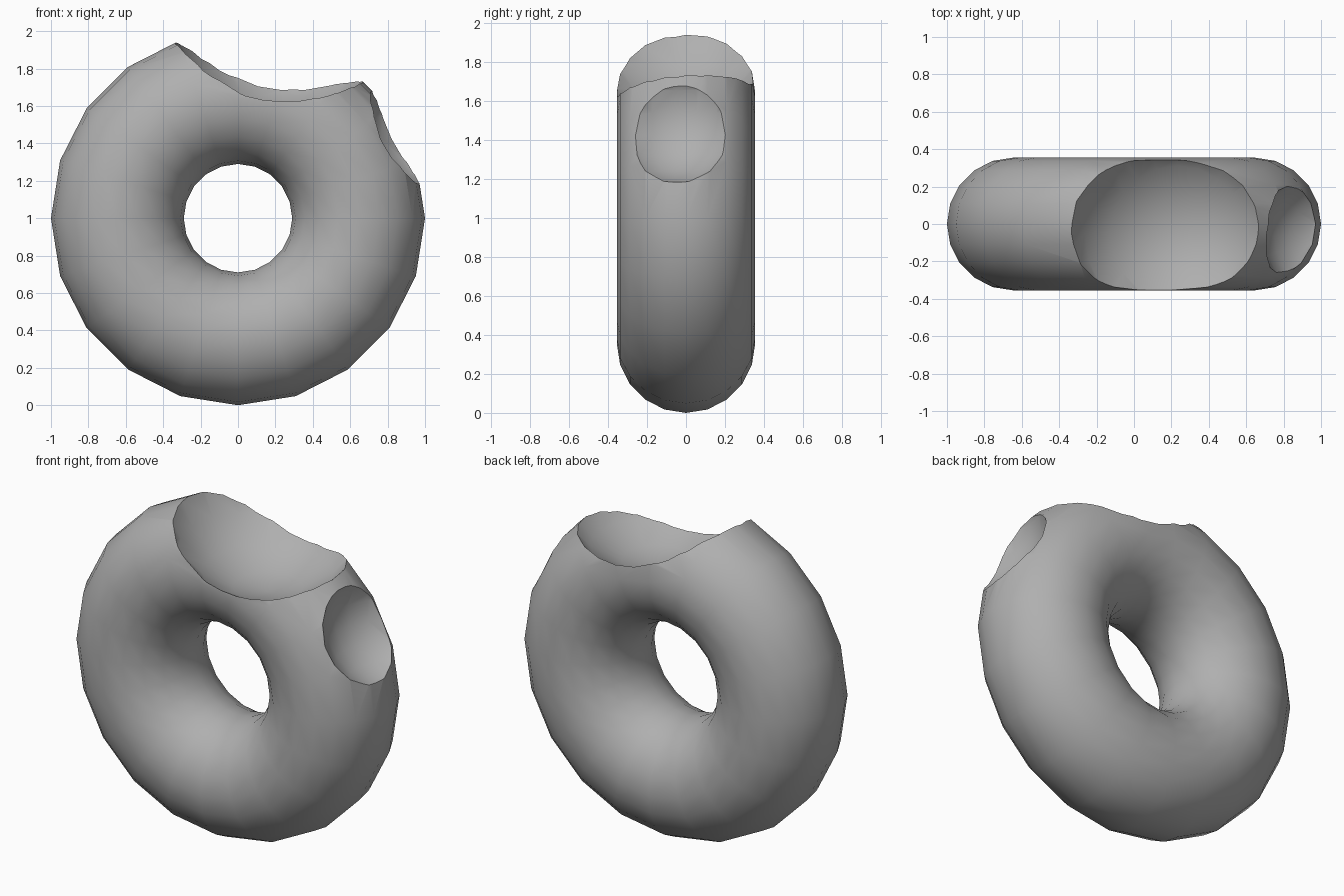
import bpy, math

if "Cube" in bpy.data.objects:
    bpy.data.objects.remove(bpy.data.objects["Cube"])

# ring body standing upright, axis along y
bpy.ops.mesh.primitive_torus_add(major_segments=20, minor_segments=20,
                                 major_radius=0.645, minor_radius=0.355,
                                 location=(0, 0, 1), rotation=(math.pi / 2, 0, 0))
ring = bpy.context.object
ring.name = "bitten_ring"
bpy.ops.object.transform_apply(location=True, rotation=True, scale=True)

# dark grey colour
grey = bpy.data.materials.new("dark_grey")
grey.diffuse_color = (0.43, 0.43, 0.43, 1)
grey.use_nodes = True
grey.node_tree.nodes["Principled BSDF"].inputs["Base Color"].default_value = grey.diffuse_color
ring.data.materials.append(grey)


# scoop a round bite out of the ring
def bite(name, center, radius, segments):
    bpy.ops.mesh.primitive_uv_sphere_add(segments=segments, ring_count=segments // 2,
                                         radius=radius, location=center)
    cutter = bpy.context.object
    cutter.name = name
    cutter.hide_render = True
    cutter.data.materials.append(grey)
    bpy.context.view_layer.objects.active = ring
    mod = ring.modifiers.new(name, 'BOOLEAN')
    mod.operation = 'DIFFERENCE'
    mod.solver = 'EXACT'
    mod.object = cutter
    bpy.ops.object.modifier_apply(modifier=mod.name)
    bpy.data.objects.remove(cutter, do_unlink=True)


bite("large_bite", (0.234, -0.05, 2.151), 0.615, 20)
bite("small_bite", (1.05, -0.06, 1.54), 0.37, 20)

# smooth surface with crisp bite rims
bpy.ops.object.select_all(action='DESELECT')
ring.select_set(True)
bpy.context.view_layer.objects.active = ring
bpy.ops.object.shade_smooth_by_angle(angle=math.radians(30))
